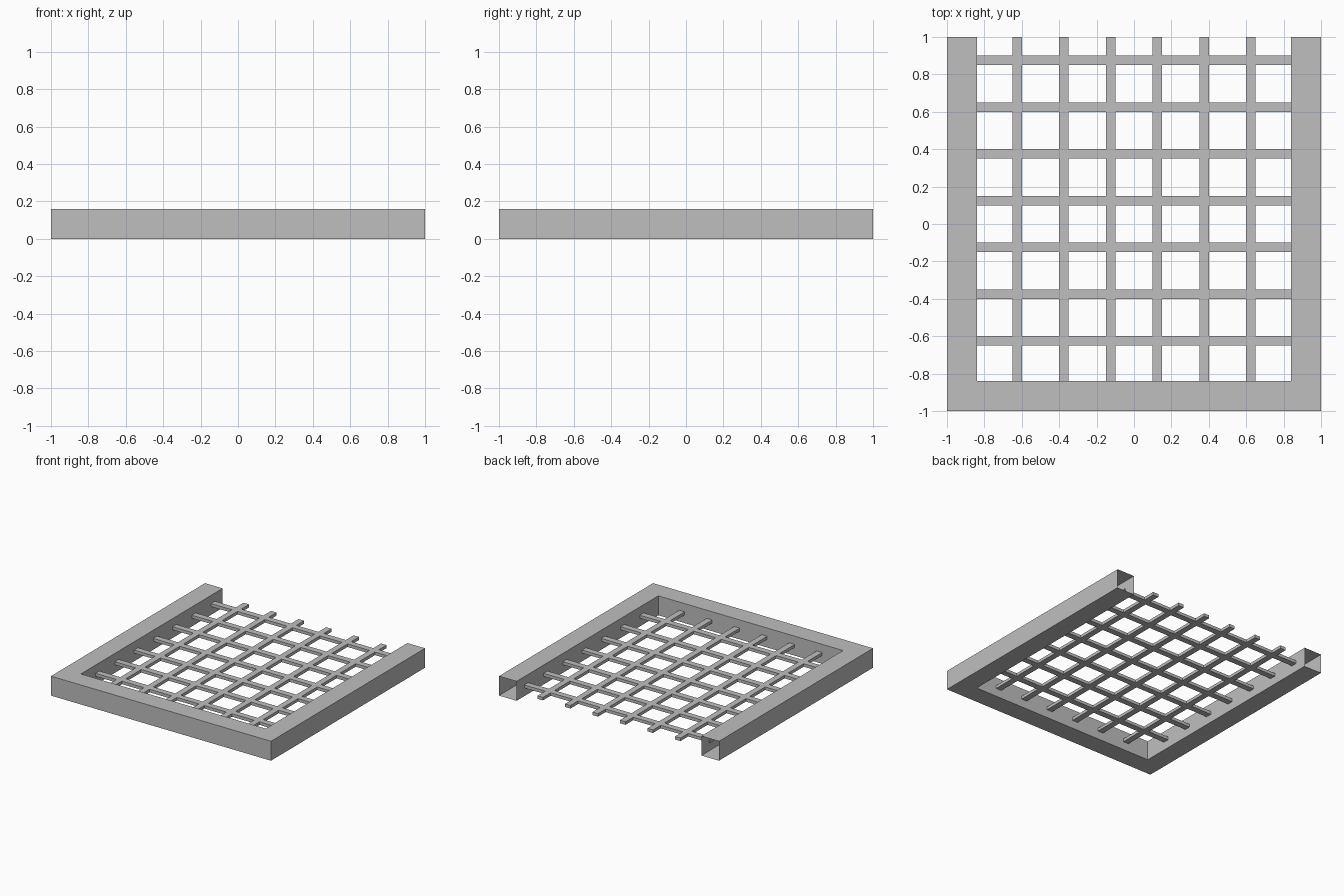
import bpy
import bmesh

cube = bpy.data.objects.get("Cube")
if cube:
    bpy.data.objects.remove(cube)

HEIGHT = 0.16   # frame height
RAIL = 0.16     # frame rail width
BAR_W = 0.05
BAR_T = 0.025
PITCH = 0.25

grey = bpy.data.materials.new("light grey")
grey.use_nodes = True
colour = (0.52, 0.52, 0.52, 1)
grey.diffuse_color = colour
grey.node_tree.nodes["Principled BSDF"].inputs["Base Color"].default_value = colour


def finish(name, bm):
    mesh = bpy.data.meshes.new(name)
    bm.to_mesh(mesh)
    bm.free()
    mesh.materials.append(grey)
    obj = bpy.data.objects.new(name, mesh)
    bpy.context.collection.objects.link(obj)
    return obj


def bar(name, lo, hi):
    bm = bmesh.new()
    bmesh.ops.create_cube(bm, size=1)
    for v in bm.verts:
        v.co = [(a + b) / 2 + c * (b - a) for a, b, c in zip(lo, hi, v.co)]
    return finish(name, bm)


# Hollow U-shaped frame: a square tube with mitred corners and open back ends
bm = bmesh.new()
rings = []
for sx, back in ((-1, True), (-1, False), (1, False), (1, True)):
    ring = []
    for inset, z in ((0, 0), (0, HEIGHT), (RAIL, HEIGHT), (RAIL, 0)):
        y = 1 if back else -1 + inset
        ring.append(bm.verts.new((sx * (1 - inset), y, z)))
    rings.append(ring)
for a, b in zip(rings, rings[1:]):
    for i in range(4):
        j = (i + 1) % 4
        bm.faces.new((a[i], a[j], b[j], b[i]))
bmesh.ops.recalc_face_normals(bm, faces=bm.faces)
# Outward normals on the open tube
if sum(f.normal.z * (f.calc_center_median().z - HEIGHT / 2) for f in bm.faces) < 0:
    bmesh.ops.reverse_faces(bm, faces=bm.faces)
finish("frame", bm)

# Grid: cross bars resting on the lengthwise bars, ends let into the frame
MID = HEIGHT / 2
END = 1 - RAIL + 0.01
for i in range(7):
    y = -0.625 + i * PITCH
    bar(f"cross_bar_{i + 1}", (-END, y - BAR_W / 2, MID - BAR_T / 2),
        (END, y + BAR_W / 2, MID + BAR_T / 2))
for i in range(6):
    x = -0.625 + i * PITCH
    bar(f"long_bar_{i + 1}", (x - BAR_W / 2, -END, MID - BAR_T / 2),
        (x + BAR_W / 2, 1, MID + BAR_T / 2))
